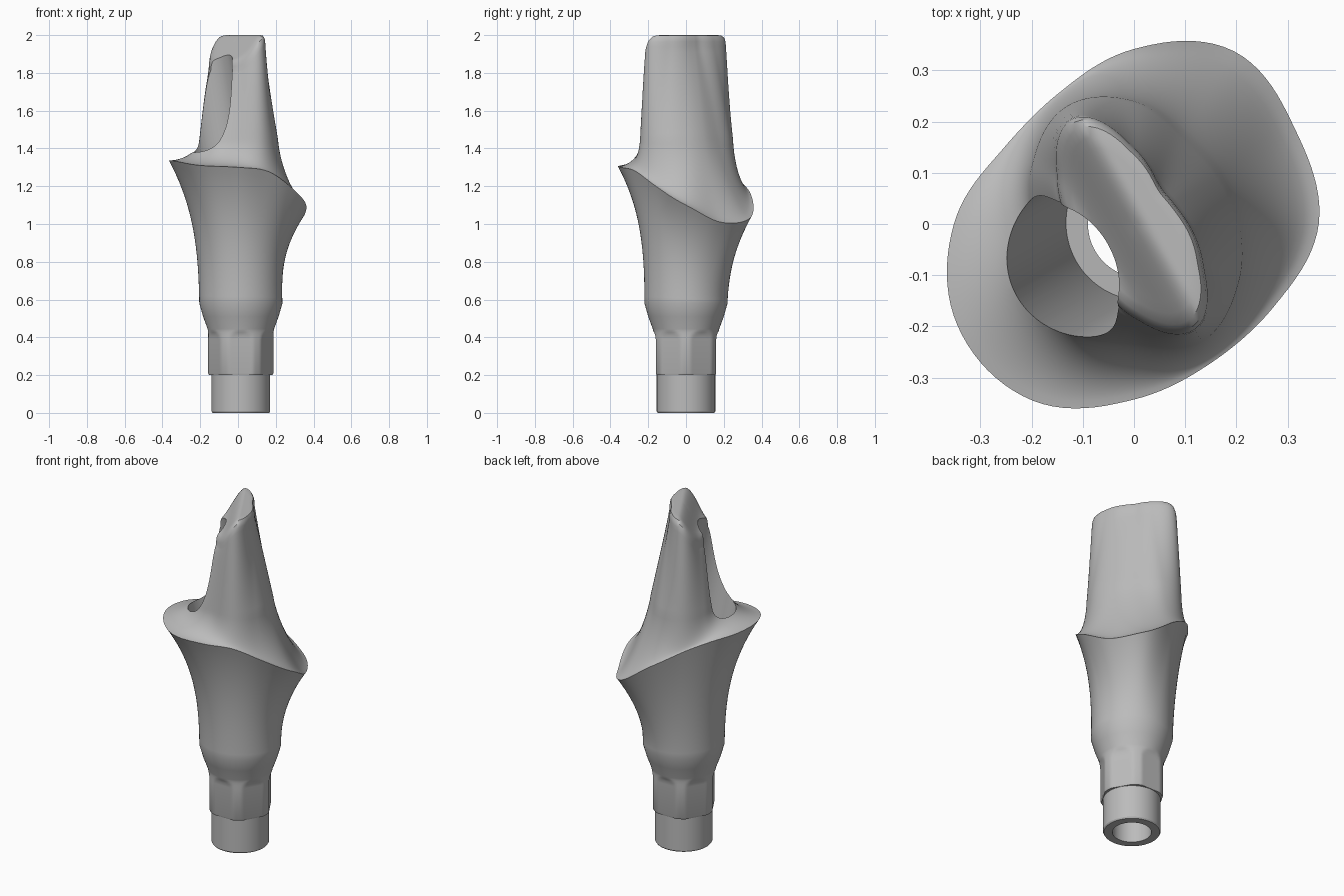
import bpy, bmesh, math
from mathutils import Vector

SEGMENTS = 120
AXIS = Vector((0.015, 0, 0))          # centre of the round connector
LEAN = Vector((-0.87, -0.5, 0))       # side the screw channel opens to

if "Cube" in bpy.data.objects:
    bpy.data.objects.remove(bpy.data.objects["Cube"])

# Polar outlines, one value every 30 degrees counter-clockwise from +x
margin_radius = [.361, .365, .39, .342, .295, .295, .352, .398, .398, .343, .31, .318]
margin_height = [1.1, 1.01, 1.03, 1.16, 1.25, 1.3, 1.33, 1.335, 1.31, 1.3, 1.28, 1.2]
post_foot = [.205, .19, .195, .24, .265, .23, .2, .225, .24, .235, .265, .235]
post_top = [.108, .088, .095, .15, .24, .175, .128, .115, .132, .185, .24, .158]


def sample(table, angle):
    """Smooth periodic interpolation of an outline table."""
    f = angle / math.tau * len(table)
    i, t = int(f), f % 1
    a, b, c, d = (table[(i + k) % len(table)] for k in (-1, 0, 1, 2))
    return b + t * ((c - a) + t * ((2*a - 5*b + 4*c - d) + t * (3*(b - c) + d - a))) / 2


def mix(a, b, t):
    return a + (b - a) * t


def polar(angle, radius, z, centre=Vector()):
    return centre + Vector((radius * math.cos(angle), radius * math.sin(angle), z))


def connector(z, radius, flat=None):
    """Round ring, optionally trimmed by six flats."""
    def point(a):
        r = radius
        if flat:
            off = (a % (math.pi / 3)) - math.pi / 6
            r = min(radius, flat / math.cos(off))
        return polar(a, r, z, AXIS)
    return point


def flare(t):
    """Stalk widening up to the margin, fuller at the back."""
    def point(a):
        power = 2.6 - max(0, math.sin(a))
        r = mix(.22, sample(margin_radius, a), t ** power)
        return polar(a, r, mix(.58, sample(margin_height, a), t), AXIS * (1 - t))
    return point


def shoulder(t):
    """Concave shelf from the margin to the foot of the post, steeper where low."""
    def point(a):
        low = sample(margin_height, a)
        power = mix(1.3, 1.75, (low - 1) * 3)
        inward = mix(1 - (1 - t) ** power, t, .15)
        r = mix(sample(margin_radius, a), sample(post_foot, a), inward)
        return polar(a, r, mix(low, 1.45, t ** power))
    return point


def post(t, scale=1, z=None):
    """Tapering post whose top falls away toward the channel."""
    def point(a):
        r = mix(sample(post_foot, a), sample(post_top, a), t) * scale
        p = polar(a, r, z or mix(1.45, 1.94, t))
        fall = min(max((p.dot(LEAN) + .03) / .13, 0), 1)
        p.z -= .13 * fall * fall * (3 - 2 * fall) * t ** 3
        return p
    return point


def loft(name, rings):
    bm = bmesh.new()
    angles = [math.tau * i / SEGMENTS for i in range(SEGMENTS)]
    loops = [[bm.verts.new(ring(a)) for a in angles] for ring in rings]
    for low, high in zip(loops, loops[1:]):
        for i in range(SEGMENTS):
            j = (i + 1) % SEGMENTS
            bm.faces.new((low[i], low[j], high[j], high[i]))
    bm.faces.new(reversed(loops[0]))
    tip = bm.verts.new(sum((v.co for v in loops[-1]), Vector()) / SEGMENTS)
    for i in range(SEGMENTS):
        bm.faces.new((loops[-1][i], loops[-1][(i + 1) % SEGMENTS], tip))
    mesh = bpy.data.meshes.new(name)
    bm.to_mesh(mesh)
    bm.free()
    obj = bpy.data.objects.new(name, mesh)
    bpy.context.collection.objects.link(obj)
    return obj


def cylinder(name, start, end, radius):
    span = end - start
    bpy.ops.mesh.primitive_cylinder_add(vertices=96, radius=radius, depth=span.length,
                                        location=(start + end) / 2,
                                        rotation=span.to_track_quat('Z', 'Y').to_euler())
    obj = bpy.context.object
    obj.name = name
    obj.hide_render = True
    return obj


# Body: connector, stalk, margin and post in one skin
rings = [connector(0, .15), connector(.008, .155), connector(.2, .155),
         connector(.201, .168, .157), connector(.21, .173, .16), connector(.39, .173, .16),
         connector(.41, .173, .163), connector(.425, .173, .168), connector(.435, .174),
         connector(.445, .176), connector(.51, .2), connector(.58, .22)]
rings += [flare(i / 20) for i in range(1, 21)]
rings += [shoulder(i / 14) for i in range(1, 15)]
rings += [post(i / 16) for i in range(1, 17)]
rings += [post(1, .99, 1.965), post(1, .96, 1.985), post(1, .9, 1.997)]
rings += [post(1, scale / 10, 2) for scale in (8, 7, 6, 5, 4, 3, 2, 1)]
body = loft("abutment_body", rings)

# Straight screw bore and the leaning access channel
seat = AXIS + Vector((0, 0, .72))
cutters = [cylinder("screw_bore", AXIS + Vector((0, 0, -.2)), AXIS + Vector((0, 0, .85)), .105),
           cylinder("access_channel", seat, seat + (LEAN * .195 + Vector((0, 0, 1))) * 1.6, .15)]
bpy.ops.object.select_all(action='DESELECT')
bpy.context.view_layer.objects.active = body
body.select_set(True)
for cutter in cutters:
    cut = body.modifiers.new(cutter.name, 'BOOLEAN')
    cut.operation = 'DIFFERENCE'
    cut.solver = 'EXACT'
    cut.object = cutter
    bpy.ops.object.modifier_apply(modifier=cut.name)
    bpy.data.objects.remove(cutter)

# Colour and shading
metal = bpy.data.materials.new("grey_metal")
metal.use_nodes = True
metal.diffuse_color = (.5, .5, .5, 1)
metal.node_tree.nodes["Principled BSDF"].inputs["Base Color"].default_value = (.5, .5, .5, 1)
body.data.materials.clear()
body.data.materials.append(metal)
bpy.ops.object.shade_smooth_by_angle(angle=math.radians(30))
